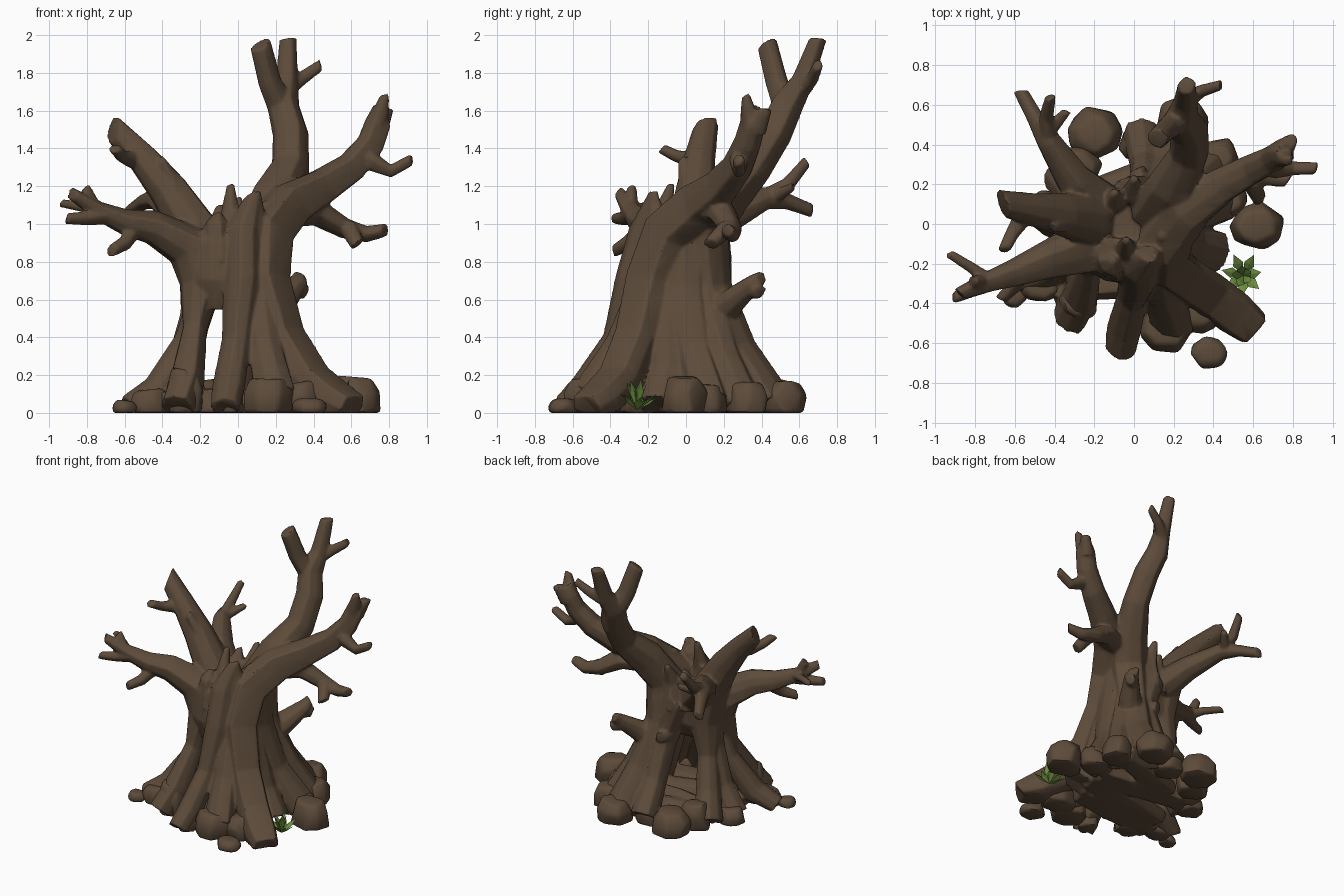
import bpy, bmesh, math, random
from mathutils import Vector

random.seed(7)
if "Cube" in bpy.data.objects:
    bpy.data.objects.remove(bpy.data.objects["Cube"])


def make_material(name, colour):
    material = bpy.data.materials.new(name)
    material.use_nodes = True
    material.diffuse_color = colour
    shader = next(n for n in material.node_tree.nodes if n.type == "BSDF_PRINCIPLED")
    shader.inputs["Base Color"].default_value = colour
    shader.inputs["Roughness"].default_value = 0.9
    return material


bark = make_material("bark brown", (0.108, 0.07, 0.042, 1))
leaf_green = make_material("leaf green", (0.15, 0.27, 0.05, 1))


def add_object(name, bm, material):
    mesh = bpy.data.meshes.new(name)
    bm.to_mesh(mesh)
    bm.free()
    mesh.materials.append(material)
    obj = bpy.data.objects.new(name, mesh)
    bpy.context.collection.objects.link(obj)
    return obj


def bake_modifiers(obj, sharp_angle):
    """Apply the modifiers, then shade smooth with sharp edges kept."""
    depsgraph = bpy.context.evaluated_depsgraph_get()
    mesh = bpy.data.meshes.new_from_object(obj.evaluated_get(depsgraph))
    obj.modifiers.clear()
    obj.data = mesh
    mesh.shade_smooth()
    mesh.set_sharp_from_angle(angle=math.radians(sharp_angle))


wood = bmesh.new()


def limb(*points, sides=9, slant=0.5):
    """Ridged tube through (x, y, z, radius) points with a slanted broken tip."""
    centres = [Vector(p[:3]) for p in points]
    ridges = [random.uniform(0.86, 1.12) for _ in range(sides)]
    side = None
    rings = []
    for i, centre in enumerate(centres):
        before, after = centres[max(i - 1, 0)], centres[min(i + 1, len(centres) - 1)]
        along = (after - before).normalized()
        if side is None:
            side = along.orthogonal()
        side = (side - along * side.dot(along)).normalized()
        other = along.cross(side)
        ring = []
        for k in range(sides):
            angle = math.tau * k / sides
            radius = points[i][3] * ridges[k]
            spot = centre + radius * (side * math.cos(angle) + other * math.sin(angle))
            if i == len(centres) - 1:
                spot += along * radius * slant * math.cos(angle)
            ring.append(wood.verts.new(spot))
        rings.append(ring)
    for lower, upper in zip(rings, rings[1:]):
        for k in range(sides):
            n = (k + 1) % sides
            wood.faces.new((lower[k], lower[n], upper[n], upper[k]))
    wood.faces.new(rings[0][::-1])
    wood.faces.new(rings[-1])


# Trunk core, above the gap between the roots
limb((-.03, -.04, .56, .14), (-.03, -.04, .68, .21), (-.04, -.04, .92, .21), slant=0)
limb((-.1, -.18, .55, .07), (-.1, -.19, .7, .12), (-.1, -.17, .9, .12), (-.12, -.13, 1.02, .07))

# Front right root rising into the right branch and its twigs
limb((.6, -.52, .01, .1), (.5, -.44, .06, .12), (.37, -.34, .17, .12), (.23, -.25, .4, .12), (.14, -.18, .7, .13),
     (.15, -.08, .95, .14), (.27, .08, 1.1, .13), (.45, .2, 1.2, .1), (.6, .28, 1.3, .085),
     (.7, .33, 1.42, .075), (.74, .36, 1.53, .07), (.76, .36, 1.59, .055))
limb((.73, .34, 1.5, .06), (.76, .33, 1.6, .045), (.775, .315, 1.68, .025))
limb((.74, .37, 1.5, .06), (.79, .42, 1.61, .035))
limb((.66, .3, 1.36, .06), (.71, .28, 1.33, .05), (.81, .28, 1.28, .035), (.92, .28, 1.34, .03))

# Back right root rising into the tall branch and its fork
limb((.24, .44, .05, .13), (.18, .27, .33, .11), (.11, .12, .65, .13), (.12, .09, .95, .14),
     (.2, .2, 1.13, .13), (.28, .36, 1.3, .1), (.28, .47, 1.48, .095), (.24, .54, 1.63, .085),
     (.26, .62, 1.76, .06), (.265, .7, 1.98, .045), slant=.3)
limb((.23, .53, 1.62, .07), (.17, .48, 1.75, .06), (.12, .43, 1.95, .055), slant=.3)
limb((.26, .62, 1.72, .05), (.34, .67, 1.77, .035), (.44, .7, 1.84, .028))

# Left front root rising into the low left branch and its twigs
limb((-.32, -.47, .03, .1), (-.27, -.36, .18, .1), (-.23, -.2, .45, .07), (-.2, -.12, .68, .12),
     (-.26, -.11, .88, .14), (-.45, -.18, .98, .1), (-.6, -.24, 1.01, .075),
     (-.74, -.29, 1.07, .055), (-.88, -.35, 1.16, .035))
limb((-.7, -.28, 1.05, .05), (-.81, -.33, 1.03, .035), (-.91, -.37, 1.03, .028))
limb((-.74, -.28, 1.06, .04), (-.82, -.22, 1.09, .03), (-.93, -.15, 1.11, .025))
limb((-.76, -.29, 1.08, .04), (-.81, -.29, 1.19, .028))
limb((-.55, -.22, .98, .05), (-.6, -.31, .9, .04), (-.67, -.38, .86, .032))

# Left back root rising into the high left branch
limb((-.36, .24, .04, .12), (-.29, .14, .22, .1), (-.23, .06, .45, .085), (-.19, .02, .7, .14),
     (-.24, .03, .98, .15), (-.37, .05, 1.18, .12), (-.5, .07, 1.34, .095), (-.66, .1, 1.5, .075), slant=.8)
limb((-.55, .04, 1.34, .05), (-.61, -.05, 1.36, .035), (-.65, -.13, 1.4, .03))
limb((-.33, .02, 1.2, .06), (-.41, -.02, 1.34, .025))

# Back left branch and twigs
limb((-.15, .08, .9, .12), (-.3, .22, 1.05, .09), (-.43, .42, 1.14, .06), (-.5, .54, 1.12, .042), (-.57, .67, 1.07, .035))
limb((-.43, .4, 1.13, .045), (-.44, .54, 1.21, .038), (-.42, .64, 1.33, .028))
limb((-.44, .46, 1.14, .04), (-.34, .57, 1.2, .022))

# Drooping right branch with its stub
limb((.22, .08, 1.08, .1), (.42, .19, 1.07, .075), (.57, .24, .98, .055), (.68, .24, .95, .045), (.78, .22, .97, .035))
limb((.58, .22, .98, .05), (.63, .13, .89, .04))

# Short forked stub at the back and a knot beside it
limb((.1, .12, .48, .12), (.24, .25, .6, .075), (.32, .36, .69, .05), (.33, .4, .72, .035))
limb((.28, .31, .65, .045), (.36, .39, .64, .035))
limb((.04, .12, .56, .07), (.02, .28, .6, .04))

# Front root rising into a broken trunk splinter
limb((-.06, -.63, .02, .08), (-.04, -.52, .13, .09), (0, -.36, .38, .08), (.03, -.27, .7, .1),
     (.03, -.2, .95, .1), (.08, -.15, 1.13, .05), slant=.8)

# Remaining roots: right, right back, left, low left, inner front, back
limb((.44, .12, .04, .12), (.27, .04, .32, .1), (.15, -.02, .65, .13), (.13, 0, .95, .12))
limb((.38, -.14, .03, .12), (.27, -.1, .22, .1), (.19, -.1, .5, .1), (.13, -.1, .7, .1))
limb((.38, .3, .04, .12), (.27, .2, .28, .11), (.16, .12, .55, .11), (.1, .08, .75, .11))
limb((-.42, .02, .03, .1), (-.3, .01, .22, .09), (-.23, 0, .5, .08), (-.18, 0, .7, .1))
limb((-.57, -.28, .02, .08), (-.42, -.22, .12, .09), (-.27, -.13, .38, .07), (-.2, -.1, .6, .07))
limb((.2, -.5, .08, .11), (.14, -.34, .35, .09), (.1, -.2, .65, .1))
limb((.04, .44, .05, .11), (.06, .28, .27, .09), (.06, .14, .6, .1), (-.02, .12, .85, .11))

# Splinters around the hollow top
for x, y, height, lean in ((-.04, -.14, 1.21, .06), (-.11, -.2, 1.06, .02), (.0, .15, 1.14, .08),
                           (-.1, .12, 1.1, .04), (.14, -.08, 1.12, .02), (.1, -.17, 1.17, .0)):
    limb((x, y, .8, .09), (x, y, 1, .065), (x, y + lean, height, .02), sides=6)

# Low roots lying under the trunk
for x, y, reach, turn in ((0, -.12, .38, .2), (0, .08, .36, -.1), (-.05, -.28, .36, .1), (.1, .25, .28, .3)):
    dx, dy = reach * math.cos(turn), reach * math.sin(turn)
    limb((x - dx, y - dy, .04, .08), (x, y, .04, .1), (x + dx, y + dy, .04, .08))

# Keep the roots above ground and fuse all the wood
for vert in wood.verts:
    vert.co.z = max(vert.co.z, 0)
bmesh.ops.recalc_face_normals(wood, faces=wood.faces)
tree = add_object("trunk_roots_and_branches", wood, bark)
remesh = tree.modifiers.new("fuse", "REMESH")
remesh.mode = "VOXEL"
remesh.voxel_size = 0.01
soften = tree.modifiers.new("soften", "SMOOTH")
soften.factor = 0.5
soften.iterations = 2
reduce = tree.modifiers.new("reduce", "DECIMATE")
reduce.ratio = 0.18
bake_modifiers(tree, 48)


def boulder(name, x, y, width, depth, height):
    """Bevelled hull of three uneven rings, broad at the ground."""
    bm = bmesh.new()
    turn = random.uniform(0, math.tau)
    tilt = random.uniform(-0.12, 0.12)
    for level, spread in ((0, 0.95), (0.55, 1), (0.95, 0.68)):
        for k in range(7):
            angle = turn + math.tau * k / 7 + random.uniform(-0.25, 0.25)
            reach = spread * random.uniform(0.9, 1.12)
            lift = level * height * (1 + tilt * math.cos(angle))
            bm.verts.new((x + width * reach * math.cos(angle), y + depth * reach * math.sin(angle), lift))
    hull = bmesh.ops.convex_hull(bm, input=bm.verts)
    bmesh.ops.delete(bm, geom=list(set(hull["geom_interior"])), context="VERTS")
    bmesh.ops.dissolve_limit(bm, angle_limit=0.2, verts=bm.verts, edges=bm.edges)
    bmesh.ops.recalc_face_normals(bm, faces=bm.faces)
    rock = add_object(name, bm, bark)
    bevel = rock.modifiers.new("worn edges", "BEVEL")
    bevel.width = 0.02
    bevel.segments = 2
    bake_modifiers(rock, 40)


# Boulders around the foot of the tree
for number, shape in enumerate((
        (-.2, .46, .14, .14, .18), (-.28, .29, .12, .11, .2), (.24, .52, .14, .12, .17), (.42, .32, .11, .12, .17),
        (.62, -.01, .14, .12, .2), (.16, -.53, .14, .13, .19), (.38, -.65, .1, .08, .08), (.03, .4, .11, .1, .16),
        (-.6, -.36, .07, .06, .07), (-.47, -.32, .11, .08, .13), (-.28, -.4, .1, .1, .24), (.46, .12, .12, .1, .15),
        (-.44, .08, .1, .1, .12), (.32, -.44, .13, .11, .17), (-.04, -.55, .07, .08, .16))):
    boulder(f"boulder_{number + 1}", *shape)

# Leafy tuft of folded blades
tuft = bmesh.new()
for i in range(12):
    outer = i < 7
    angle = i * math.tau / 7 + 0.2 if outer else i * math.tau / 5 + 0.5
    reach = random.uniform(.085, .12) if outer else random.uniform(.04, .06)
    top = random.uniform(.06, .1) if outer else random.uniform(.12, .165)
    out = Vector((math.cos(angle), math.sin(angle), 0))
    across = Vector((-out.y, out.x, 0)) * 0.027
    base = Vector((.55, -.26, .015))
    middle = base + out * reach * 0.55 + Vector((0, 0, top * 0.65))
    tip = base + out * reach + Vector((0, 0, top))
    droop = Vector((0, 0, .008))
    b, l, m, r, t = [tuft.verts.new(p) for p in (base, middle + across - droop, middle, middle - across - droop, tip)]
    for corners in ((b, m, l), (l, m, t), (b, r, m), (r, t, m)):
        tuft.faces.new(corners)
add_object("leafy_tuft", tuft, leaf_green)
